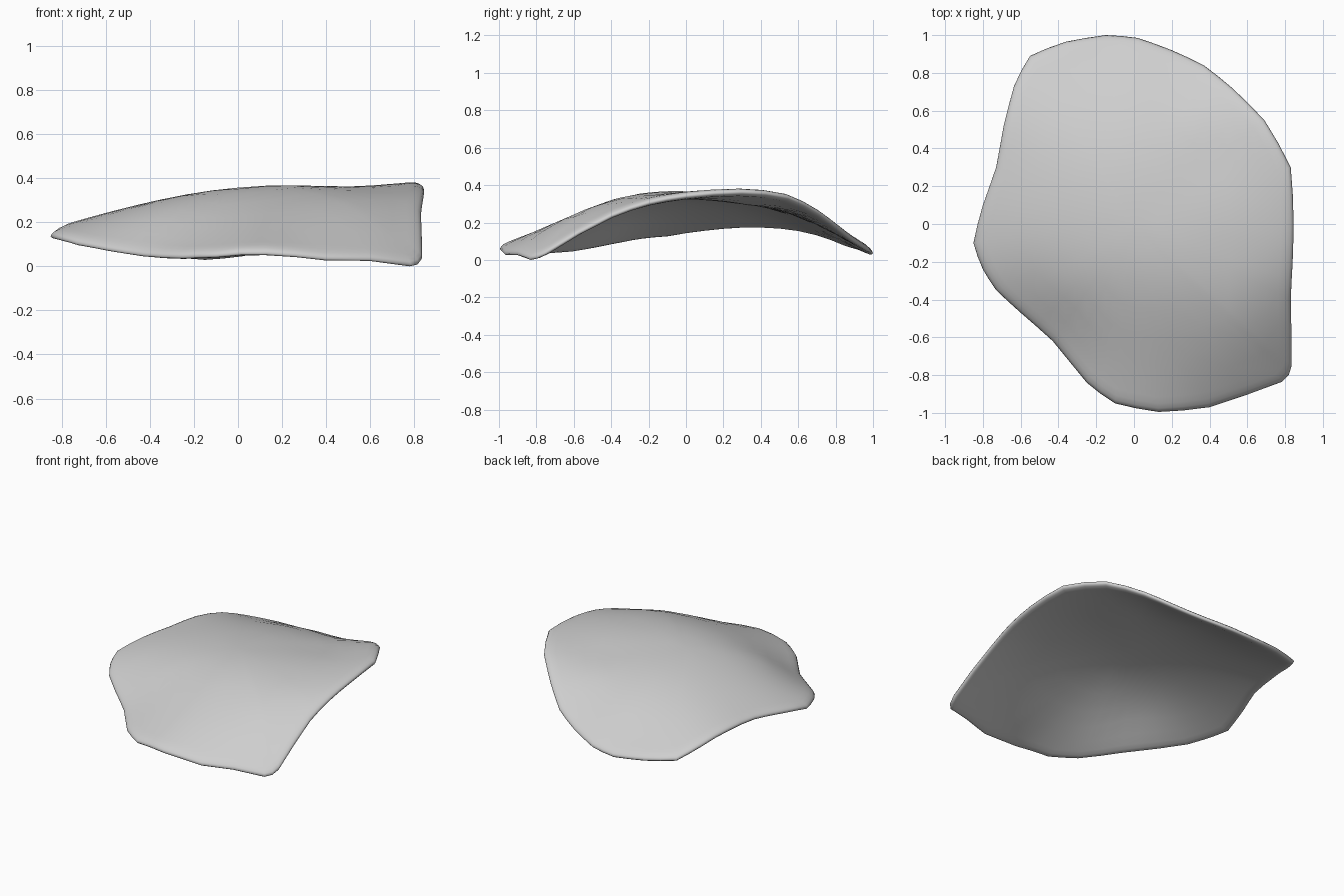
import bpy, bmesh, math
from mathutils import Vector

old = bpy.data.objects.get("Cube")
if old:
    bpy.data.objects.remove(old)

# Rim of the curved plate, and a few heights across its dome
RIM = [(-.85, -.1, .15), (-.8, .1, .18), (-.73, .3, .197), (-.69, .52, .192),
       (-.635, .73, .152), (-.55, .89, .09), (-.36, .965, .068), (-.15, 1, .05),
       (.02, .985, .066), (.2, .92, .108), (.37, .84, .168), (.52, .72, .26),
       (.69, .55, .348), (.83, .3, .376), (.845, 0, .355), (.84, -.2, .318),
       (.83, -.4, .248), (.835, -.75, .05), (.785, -.835, .02), (.4, -.97, .047),
       (.13, -.995, .072), (-.1, -.95, .062), (-.25, -.84, .056), (-.43, -.62, .065),
       (-.6, -.47, .092), (-.73, -.35, .117), (-.8, -.24, .137)]
DOME = [(-.6, 0, .232), (-.38, 0, .287), (0, 0, .35), (.2, -.12, .36), (.52, -.15, .345),
        (0, -.3, .32), (.3, -.35, .328), (.6, -.4, .298), (0, -.6, .215), (.3, -.6, .235),
        (.6, -.6, .217), (.3, -.8, .145), (.57, -.76, .14), (-.35, -.35, .232),
        (0, .4, .315), (-.4, .3, .275), (.45, .35, .325), (0, .6, .26), (.35, .6, .28),
        (0, .8, .17)]
HALF_THICKNESS = .02
EDGE_RADIUS = .045


def kernel(ax, ay, bx, by):
    r = math.hypot(ax - bx, ay - by)
    return r * r * math.log(r) if r > 1e-6 else 0


def solve(rows):
    """Gaussian elimination on an augmented matrix."""
    n = len(rows)
    for i in range(n):
        p = max(range(i, n), key=lambda k: abs(rows[k][i]))
        rows[i], rows[p] = rows[p], rows[i]
        for k in range(n):
            if k != i:
                f = rows[k][i] / rows[i][i]
                rows[k] = [a - f * b for a, b in zip(rows[k], rows[i])]
    return [rows[i][n] / rows[i][i] for i in range(n)]


# Thin-plate surface through the rim and dome heights
points = RIM + DOME
matrix = [[kernel(x, y, u, v) for u, v, _ in points] + [1, x, y, z] for x, y, z in points]
matrix += [[1] * len(points) + [0] * 4,
           [p[0] for p in points] + [0] * 4,
           [p[1] for p in points] + [0] * 4]
# Slight softening keeps the dome free of dents
for i in range(len(RIM), len(points)):
    matrix[i][i] += .008
weights = solve(matrix)


def height(x, y):
    bend = sum(w * kernel(x, y, u, v) for w, (u, v, _) in zip(weights, points))
    return bend + weights[-3] + weights[-2] * x + weights[-1] * y


# Rim with a rounded midpoint between each pair of corners
outline = []
for i in range(len(RIM)):
    a, b, c, d = (Vector(RIM[(i + k) % len(RIM)]) for k in (-1, 0, 1, 2))
    middle = (b + c) / 2
    outline += [b, middle + (b + c - a - d) / 40]

bm = bmesh.new()
count = len(outline)
insets = [.007, .02, .045, .08, .16, .28, .4, .55, .7, .85]


def ring(inset, side):
    """Scaled copy of the rim, lifted to one face of the plate."""
    s = 1 - inset
    verts = []
    for p in outline:
        x, y = p.x * s, p.y * s
        t = min(1, inset * p.xy.length / EDGE_RADIUS)
        lift = HALF_THICKNESS * math.sqrt(1 - (1 - t) ** 2)
        verts.append(bm.verts.new((x, y, height(x, y) + side * lift)))
    return verts


rim = [bm.verts.new((p.x, p.y, height(p.x, p.y))) for p in outline]
for side in (1, -1):
    rings = [rim] + [ring(d, side) for d in insets]
    centre = bm.verts.new((0, 0, height(0, 0) + side * HALF_THICKNESS))
    for outer, inner in zip(rings, rings[1:]):
        for i in range(count):
            j = (i + 1) % count
            bm.faces.new((outer[i], outer[j], inner[j], inner[i]))
    for i in range(count):
        bm.faces.new((rings[-1][i], rings[-1][(i + 1) % count], centre))
bmesh.ops.recalc_face_normals(bm, faces=bm.faces)

# Rest the plate on the ground
lowest = min(v.co.z for v in bm.verts)
bmesh.ops.translate(bm, verts=bm.verts, vec=(0, 0, -lowest))

mesh = bpy.data.meshes.new("curved_plate")
bm.to_mesh(mesh)
bm.free()
plate = bpy.data.objects.new("curved_plate", mesh)
bpy.context.collection.objects.link(plate)

grey = bpy.data.materials.new("light_grey")
grey.use_nodes = True
colour = (.62, .62, .62, 1)
grey.diffuse_color = colour
grey.node_tree.nodes["Principled BSDF"].inputs["Base Color"].default_value = colour
mesh.materials.append(grey)
mesh.shade_smooth()
